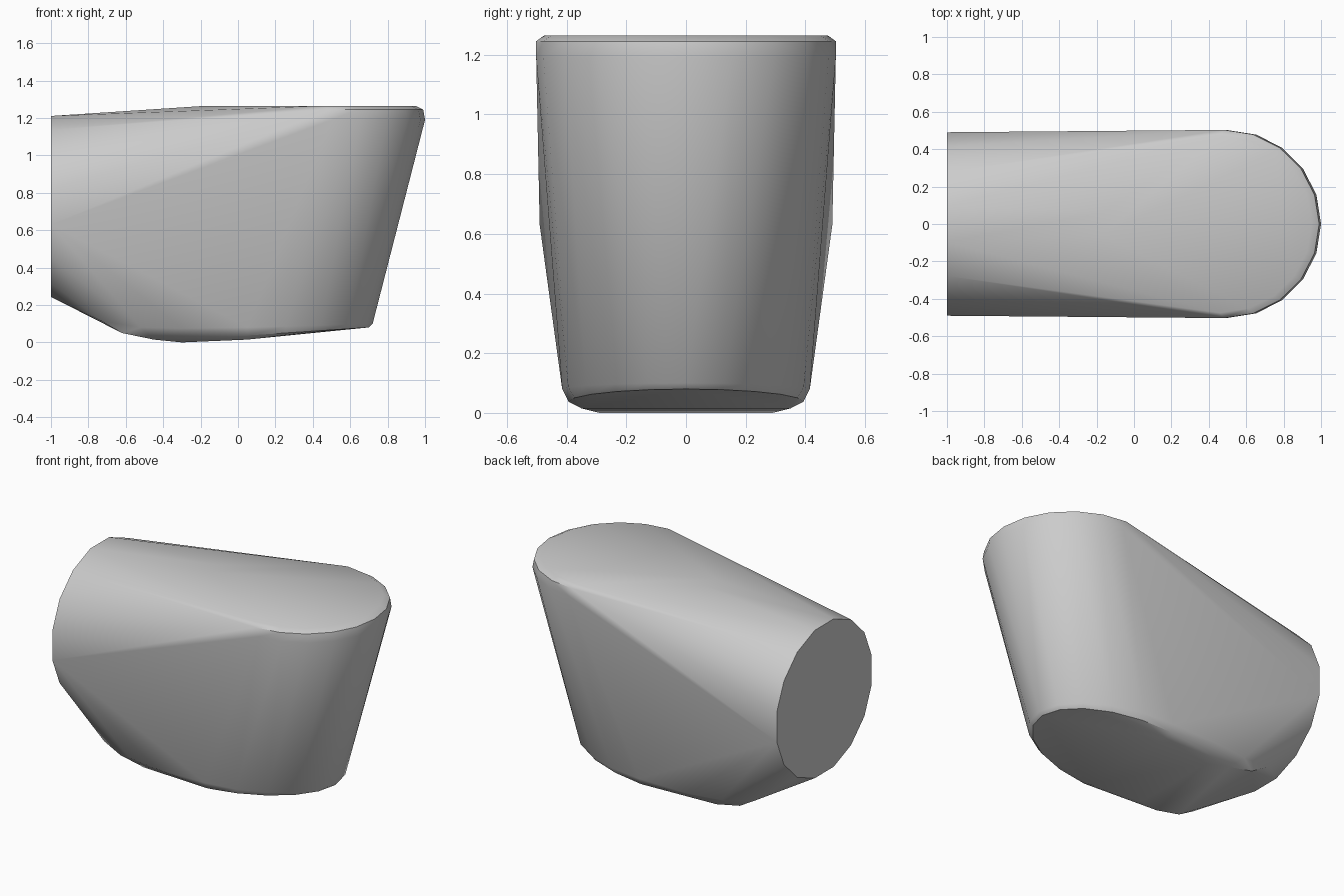
import bpy, bmesh
from math import sin, cos, pi, radians

cube = bpy.data.objects.get("Cube")
if cube:
    bpy.data.objects.remove(cube, do_unlink=True)


def material(name, rgb):
    m = bpy.data.materials.new(name)
    m.use_nodes = True
    m.diffuse_color = (*rgb, 1)
    m.node_tree.nodes["Principled BSDF"].inputs["Base Color"].default_value = (*rgb, 1)
    return m


def front_arc(cx, rx, ry, z, rise=0.0, steps=10):
    """Half ellipse bulging towards +x, lifted by rise at its tip."""
    angles = [pi * i / steps - pi / 2 for i in range(steps + 1)]
    return [(cx + rx * cos(a), ry * sin(a), z + rise * cos(a)) for a in angles]


def mirrored(points):
    return [(x, s * y, z) for x, y, z in points for s in (-1, 1)]


# Flat round end of the barrel, with a vertical facet on each side
SIDES = 16
turns = [2 * pi * (i + 0.5) / SIDES for i in range(SIDES)]
points = [(-1, 0.5 * sin(a), 0.727 + 0.493 * cos(a)) for a in turns]

# Rounded top rim with a thin chamfer, and the rear tip of the flat top
points += front_arc(0.5, 0.5, 0.502, 1.19)
points += front_arc(0.48, 0.51, 0.503, 1.245)
points += front_arc(0.46, 0.49, 0.475, 1.265)
points += mirrored([(-0.17, 0.06, 1.265)])

# Tapered lower front edge with its chamfer
points += front_arc(0.05, 0.67, 0.415, 0.08, 0.02)
points += front_arc(0.05, 0.65, 0.393, 0.037, 0.043)

# Lower side edges, shallow belly and rear corners
points += mirrored([
    (-0.3, 0.41, 0.075), (-0.52, 0.38, 0.08),
    (0.05, 0.35, 0.015), (-0.3, 0.29, 0.0), (-0.45, 0.33, 0.015),
    (-0.62, 0.33, 0.05), (-0.73, 0.34, 0.115),
])

bm = bmesh.new()
for p in points:
    bm.verts.new(p)
hull = bmesh.ops.convex_hull(bm, input=bm.verts)
spare = {v for v in hull["geom_interior"] + hull["geom_unused"]
         if isinstance(v, bmesh.types.BMVert)}
bmesh.ops.delete(bm, geom=list(spare), context="VERTS")
bmesh.ops.dissolve_limit(bm, angle_limit=radians(0.5), verts=bm.verts, edges=bm.edges)
bmesh.ops.recalc_face_normals(bm, faces=bm.faces)

mesh = bpy.data.meshes.new("rounded_body")
bm.to_mesh(mesh)
bm.free()
body = bpy.data.objects.new("rounded_body", mesh)
bpy.context.collection.objects.link(body)
mesh.materials.append(material("light grey", (0.6, 0.6, 0.6)))

# Smooth flanks, crisp rims
bpy.ops.object.select_all(action="DESELECT")
body.select_set(True)
bpy.context.view_layer.objects.active = body
bpy.ops.object.shade_smooth_by_angle(angle=radians(30))
